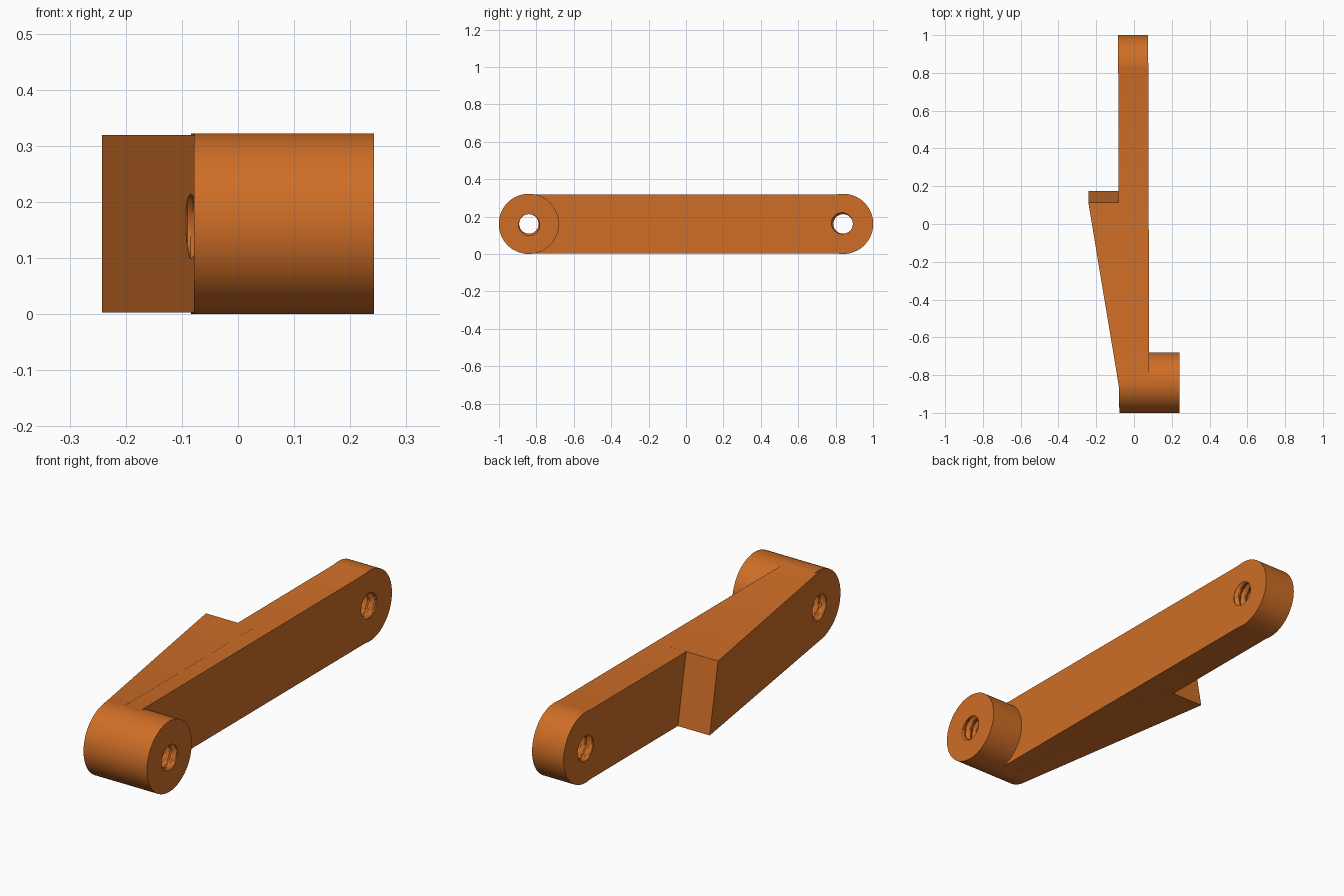
import bpy, bmesh, math

if "Cube" in bpy.data.objects:
    bpy.data.objects.remove(bpy.data.objects["Cube"])

R, CY, CZ = 0.161, 0.84, 0.161      # end radius, pivot position
FLAT = 0.158                        # half height of the bar
orange = bpy.data.materials.new("orange")
orange.diffuse_color = (0.62, 0.155, 0.02, 1)
orange.use_nodes = True
orange.node_tree.nodes["Principled BSDF"].inputs["Base Color"].default_value = orange.diffuse_color


def loft(name, rings):
    """Closed solid through a list of equal-length point rings."""
    bm = bmesh.new()
    rows = [[bm.verts.new(p) for p in ring] for ring in rings]
    n = len(rows[0])
    for a, b in zip(rows, rows[1:]):
        for i in range(n):
            j = (i + 1) % n
            bm.faces.new((a[i], a[j], b[j], b[i]))
    bm.faces.new(rows[0])
    bm.faces.new(rows[-1])
    bmesh.ops.recalc_face_normals(bm, faces=bm.faces)
    me = bpy.data.meshes.new(name)
    bm.to_mesh(me)
    bm.free()
    me.materials.append(orange)
    ob = bpy.data.objects.new(name, me)
    bpy.context.collection.objects.link(ob)
    return ob


def combine(target, tool, operation):
    """Apply a boolean and discard the tool."""
    m = target.modifiers.new(operation, 'BOOLEAN')
    m.operation, m.object, m.solver = operation, tool, 'EXACT'
    bpy.context.view_layer.objects.active = target
    bpy.ops.object.modifier_apply(modifier=m.name)
    bpy.data.objects.remove(tool)


def thread(y, x0, x1, n=32, step=0.005, pitch=0.036):
    """Bore with a helical thread, along x."""
    rings = []
    for k in range(int((x1 - x0) / step) + 1):
        x = x0 + k * step
        ring = []
        for i in range(n):
            t = (x / pitch + i / n) % 1
            r = 0.052 + 0.012 * min(1, max(0, 1.6 * (1 - abs(2 * t - 1)) - 0.4))
            a = math.tau * i / n
            ring.append((x, y + r * math.cos(a), CZ + r * math.sin(a)))
        rings.append(ring)
    return loft("thread_cutter", rings)


# Arm: flat bar with two round ends, running very slightly askew
spread = math.pi - math.asin(FLAT / R)
outline = []
for sign in (1, -1):
    r = R if sign > 0 else R - 0.0005
    for i in range(49):
        a = spread * (2 * i / 48 - 1)
        outline.append((sign * (CY + r * math.cos(a)), CZ + sign * r * math.sin(a)))
arm = loft("lever_arm", [[(x - 0.003 * y, y, z) for y, z in outline]
                         for x in (-0.081, 0.078)])

# Boss: long round hub at the front end
boss = loft("boss", [[(x, -CY + R * math.cos(a), CZ + R * math.sin(a))
                      for a in (math.tau * i / 72 for i in range(72))]
                     for x in (-0.0775, 0.242)])

# Wedge: tapered side block with a leaning back face
wedge = loft("wedge", [[(-0.0785, -0.87, z), (0, -0.87, z), (0, back, z), (-0.242, back, z)]
                       for z, back in ((CZ - FLAT, 0.175), (CZ + FLAT, 0.115))])

combine(arm, boss, 'UNION')
combine(arm, wedge, 'UNION')

# Threaded holes through both ends
combine(arm, thread(-CY, -0.16, 0.30), 'DIFFERENCE')
combine(arm, thread(CY, -0.16, 0.16), 'DIFFERENCE')

bpy.ops.object.select_all(action='DESELECT')
arm.select_set(True)
bpy.context.view_layer.objects.active = arm
bpy.ops.object.shade_smooth_by_angle(angle=math.radians(25))
